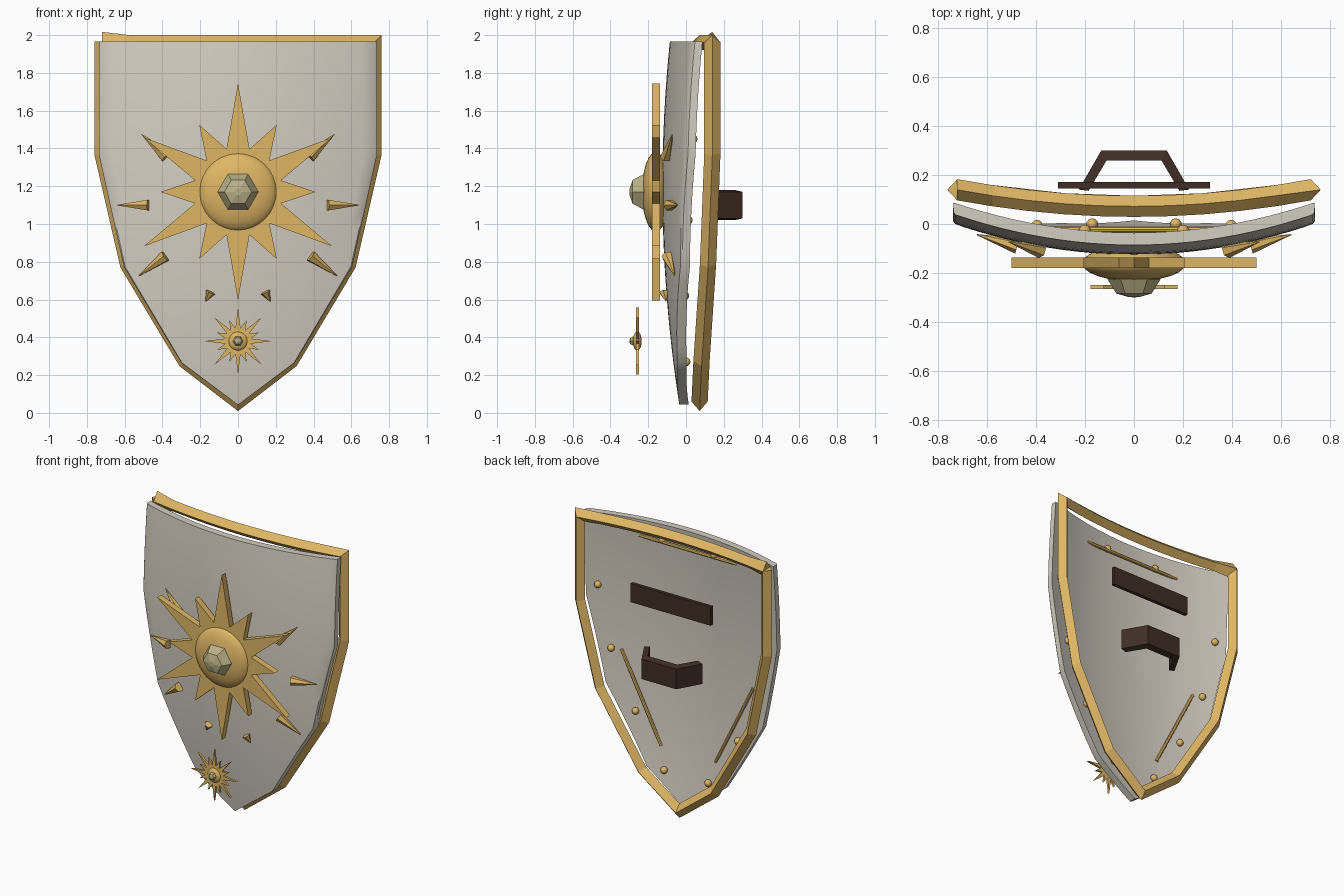
import bpy, bmesh
from math import sin, cos, pi, radians
from mathutils import Vector

if "Cube" in bpy.data.objects:
    bpy.data.objects.remove(bpy.data.objects["Cube"])


def mat(name, rgb):
    m = bpy.data.materials.new(name)
    m.diffuse_color = (*rgb, 1)
    m.use_nodes = True
    m.node_tree.nodes["Principled BSDF"].inputs["Base Color"].default_value = m.diffuse_color
    return m


GOLD = mat("gold", (0.74, 0.47, 0.13))
STEEL = mat("pale_steel", (0.66, 0.62, 0.54))
GEM = mat("gem", (0.50, 0.45, 0.25))
LEATHER = mat("leather", (0.05, 0.027, 0.018))


def finish(name, bm, material, smooth=False):
    bmesh.ops.recalc_face_normals(bm, faces=bm.faces)
    me = bpy.data.meshes.new(name)
    bm.to_mesh(me)
    bm.free()
    me.materials.append(material)
    ob = bpy.data.objects.new(name, me)
    bpy.context.collection.objects.link(ob)
    if smooth:
        bpy.ops.object.select_all(action='DESELECT')
        ob.select_set(True)
        bpy.context.view_layer.objects.active = ob
        bpy.ops.object.shade_smooth_by_angle(angle=radians(35))
    return ob


def loft(name, rings, material, closed=False, smooth=False):
    """Skin a list of equal-length rings; cap the ends if not closed."""
    bm = bmesh.new()
    vs = [[bm.verts.new(p) for p in r] for r in rings]
    n = len(vs[0])
    for a, b in zip(vs, vs[1:]):
        for i in range(n):
            bm.faces.new((a[i], a[(i + 1) % n], b[(i + 1) % n], b[i]))
    bm.faces.new(vs[0])
    bm.faces.new(vs[-1])
    return finish(name, bm, material, smooth)


def front(x, z):
    """y of the bowed shield face."""
    t = z - 0.04
    return -0.035 - 0.026 * t - 0.067 * t * (1.97 - z) + 0.228 * x * x


# Shield panel: bowed grid between the outline edges, with thickness
outline = [(0.004, 0.045), (0.30, 0.265), (0.605, 0.775), (0.737, 1.37), (0.735, 1.965)]
rows = []
for (x0, z0), (x1, z1) in zip(outline, outline[1:]):
    rows += [(x0 + (x1 - x0) * k / 6, z0 + (z1 - z0) * k / 6) for k in range(6)]
rows.append(outline[-1])
N = 24
bm = bmesh.new()
layers = []
for off, inset in ((0, 0.988), (0.01, 1), (0.05, 1)):
    layers.append([[bm.verts.new((w * inset * u, front(w * u, z) + off, z))
                    for u in (2 * i / N - 1 for i in range(N + 1))] for w, z in rows])
for g in (layers[0], layers[-1]):
    for a, b in zip(g, g[1:]):
        for i in range(N):
            bm.faces.new((a[i], a[i + 1], b[i + 1], b[i]))
for p, q in zip(layers, layers[1:]):
    loops = []
    for g in (p, q):
        loops.append(g[0] + [r[-1] for r in g[1:]] + g[-1][-2::-1] + [r[0] for r in g[-2:0:-1]])
    a, b = loops
    for i in range(len(a)):
        j = (i + 1) % len(a)
        bm.faces.new((a[i], a[j], b[j], b[i]))
finish("shield_panel", bm, STEEL, True)

# Rim: diamond section swept around the outline, open at one top corner
side = [(0.72, 1.37), (0.585, 0.785), (0.28, 0.275)]
path = [(-0.72 + 1.44 * i / 10, 1.96) for i in range(11)] + side + [(0, 0.06)]
path += [(-x, z) for x, z in reversed(side)] + [(-0.72, 1.965)]
path = [Vector(p) for p in path]
rings = []
for i, p in enumerate(path):
    d0 = (p - path[max(i - 1, 0)])
    d1 = (path[min(i + 1, len(path) - 1)] - p)
    d0, d1 = (d0 or d1).normalized(), (d1 or d0).normalized()
    t = (d0 + d1).normalized()
    r = 0.04 / max(t.dot(d0), 0.7)
    nx, nz = -t.y * r, t.x * r
    y = 0.072 + 0.13 * p.x ** 2
    rings.append([(p.x + nx, y, p.y + nz), (p.x, y + 0.043, p.y),
                  (p.x - nx, y, p.y - nz), (p.x, y - 0.043, p.y)])
loft("rim", rings, GOLD)


def star(name, cz, y0, y1, n, r_long, r_short, r_in):
    ring = []
    for i in range(2 * n):
        r = r_in if i % 2 else (r_long if i % 4 == 0 else r_short)
        a = pi / 2 + i * pi / n
        ring.append((r * cos(a), cz + r * sin(a)))
    loft(name, [[(x, y, z) for x, z in ring] for y in (y0, y1)], GOLD)


def turned(name, cz, profile, sides, material, smooth=False):
    """Rings of (radius, y) around the front-facing axis."""
    loft(name, [[(r * cos(2 * pi * i / sides), y, cz + r * sin(2 * pi * i / sides))
                 for i in range(sides)] for r, y in profile], material, smooth=smooth)


def dome(r, y, h):
    return [(r * sin(pi * k / 12) + 0.001, y - h * cos(pi * k / 12)) for k in range(13)]


# Sunbursts with boss and gem
star("large_sunburst", 1.17, -0.18, -0.137, 12, 0.575, 0.41, 0.235)
turned("large_boss", 1.17, dome(0.21, -0.16, 0.073), 32, GOLD, True)
turned("large_gem", 1.17, [(0.09, -0.19), (0.108, -0.225), (0.072, -0.283), (0.02, -0.298)], 6, GEM)
star("small_sunburst", 0.38, -0.264, -0.249, 16, 0.177, 0.12, 0.07)
turned("small_boss", 0.38, dome(0.05, -0.258, 0.023), 24, GOLD, True)
turned("small_gem", 0.38, [(0.022, -0.265), (0.028, -0.28), (0.019, -0.295), (0.005, -0.3)], 6, GEM)


def rod(name, a, b, r0, r1, sides, material):
    a, b = Vector(a), Vector(b)
    q = (b - a).to_track_quat('Z', 'Y')
    loft(name, [[c + q @ Vector((r * cos(2 * pi * i / sides), r * sin(2 * pi * i / sides), 0))
                 for i in range(sides)] for c, r in ((a, r0), (b, r1))], material)


# Spikes on the face, rivets and inlay bars on the back
spikes = [((0.38, 1.355), (0.51, 1.475), 0.032), ((0.475, 1.1), (0.64, 1.1), 0.032),
          ((0.385, 0.83), (0.525, 0.725), 0.032), ((0.145, 0.64), (0.17, 0.59), 0.027)]
rivets = [(0.2, 1.86), (0.655, 1.45), (0.57, 1.02), (0.395, 0.62), (0.17, 0.27)]
for s, tag in ((1, "right"), (-1, "left")):
    for i, ((x0, z0), (x1, z1), r) in enumerate(spikes):
        rod(f"spike_{tag}_{i}", (s * x0, front(x0, z0) - 0.017, z0),
            (s * x1, front(x1, z1) - 0.012, z1), r, 0.002, 6, GOLD)
    for i, (x, z) in enumerate(rivets):
        bm = bmesh.new()
        bmesh.ops.create_uvsphere(bm, u_segments=10, v_segments=6, radius=0.024)
        bmesh.ops.translate(bm, verts=bm.verts, vec=(s * x, front(x, z) + 0.06, z))
        finish(f"rivet_{tag}_{i}", bm, GOLD, True)
    rod(f"inlay_bar_{tag}", (s * 0.51, front(0.51, 1.02) + 0.048, 1.02),
        (s * 0.21, front(0.21, 0.42) + 0.048, 0.42), 0.012, 0.012, 8, GOLD)
rod("inlay_bar_top", (-0.38, -0.022, 1.845), (0.38, -0.022, 1.845), 0.012, 0.012, 8, GOLD)

# Arm strap
loft("arm_strap", [[(x, y, z) for y, z in ((0.145, 1.47), (0.17, 1.47), (0.17, 1.6), (0.145, 1.6))]
                   for x in (-0.31, 0.31)], LEATHER)

# Hand grip: bent flat strap
outer = [(-0.225, 0.14), (-0.133, 0.30), (0.133, 0.30), (0.225, 0.14)]
inner = [(-0.185, 0.135), (-0.112, 0.258), (0.112, 0.258), (0.185, 0.135)]
loft("hand_grip", [[(ox, oy, 1.03), (ox, oy, 1.17), (ix, iy, 1.18), (ix, iy, 1.02)]
                   for (ox, oy), (ix, iy) in zip(outer, inner)], LEATHER)
